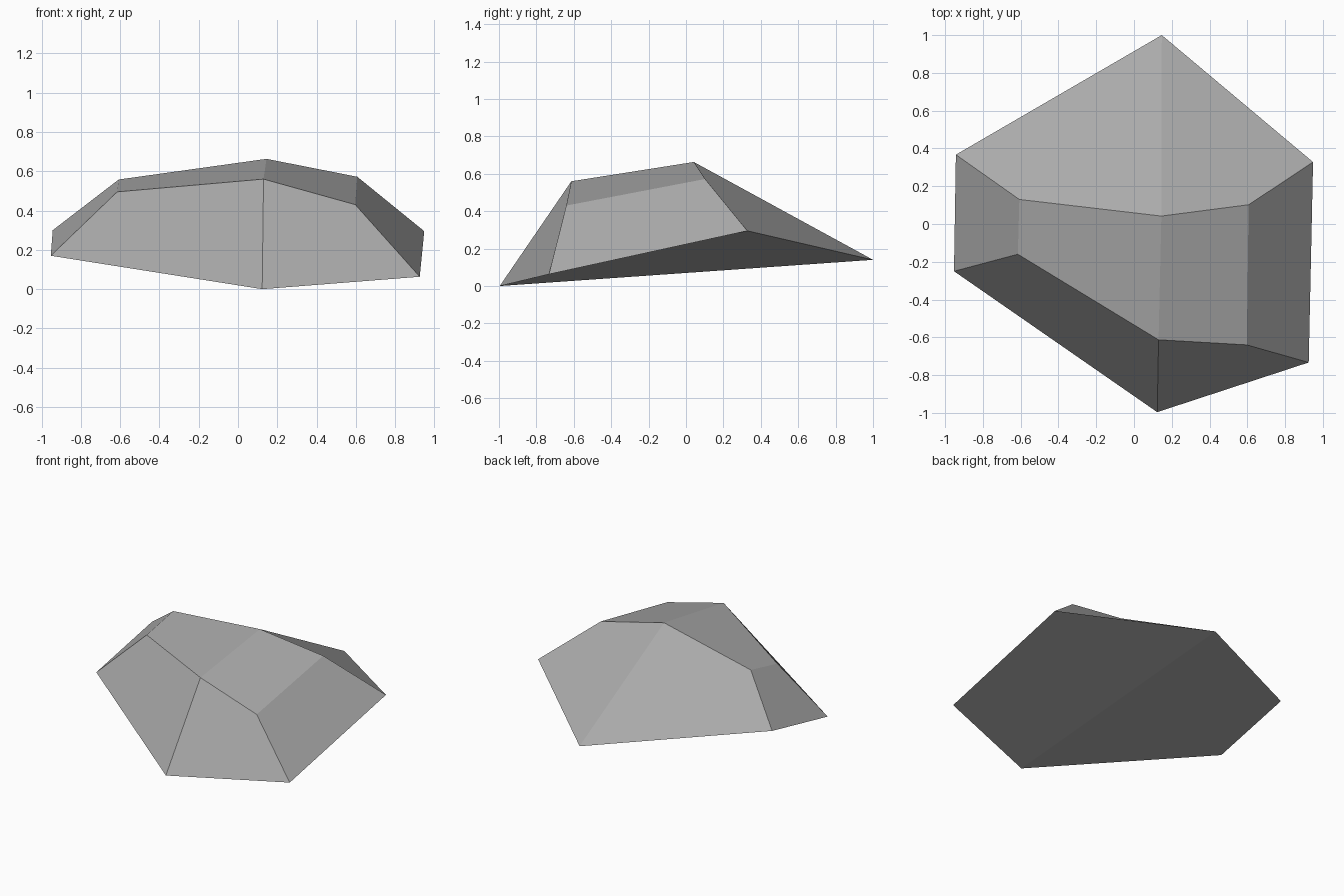
import bpy
import bmesh

# Remove the default cube
cube = bpy.data.objects.get("Cube")
if cube:
    bpy.data.objects.remove(cube, do_unlink=True)

# Single stone colour
stone = bpy.data.materials.new("stone_grey")
stone.use_nodes = True
colour = (0.4, 0.4, 0.4, 1)
stone.diffuse_color = colour
bsdf = next(n for n in stone.node_tree.nodes if n.type == 'BSDF_PRINCIPLED')
bsdf.inputs["Base Color"].default_value = colour
bsdf.inputs["Roughness"].default_value = 0.9

# Two arched cross-sections, listed from right side to left side
front_arch = [(-0.953, -0.25, 0.17), (-0.615, -0.16, 0.495), (0.13, -0.613, 0.56),
              (0.597, -0.64, 0.43), (0.925, -0.733, 0.063)]
back_arch = [(-0.943, 0.367, 0.30), (-0.607, 0.13, 0.558), (0.145, 0.042, 0.663),
             (0.607, 0.102, 0.572), (0.948, 0.328, 0.295)]
front_toe = (0.123, -0.996, 0.0)
back_toe = (0.147, 1.0, 0.14)

bm = bmesh.new()
front = [bm.verts.new(p) for p in front_arch]
back = [bm.verts.new(p) for p in back_arch]
toe_f, toe_b = bm.verts.new(front_toe), bm.verts.new(back_toe)

# Facets bridging the two arches
for i in range(len(front) - 1):
    bm.faces.new((front[i], front[i + 1], back[i + 1], back[i]))

# Sloping end facets meeting at the toes
for arch, toe in ((front, toe_f), (back, toe_b)):
    bm.faces.new((*arch[:3], toe))
    bm.faces.new((*arch[2:], toe))

# Underside, creased from toe to toe
for i in (0, -1):
    bm.faces.new((toe_f, front[i], back[i], toe_b))

bmesh.ops.recalc_face_normals(bm, faces=bm.faces)
mesh = bpy.data.meshes.new("rock")
bm.to_mesh(mesh)
bm.free()
mesh.materials.append(stone)
rock = bpy.data.objects.new("rock", mesh)
bpy.context.collection.objects.link(rock)
